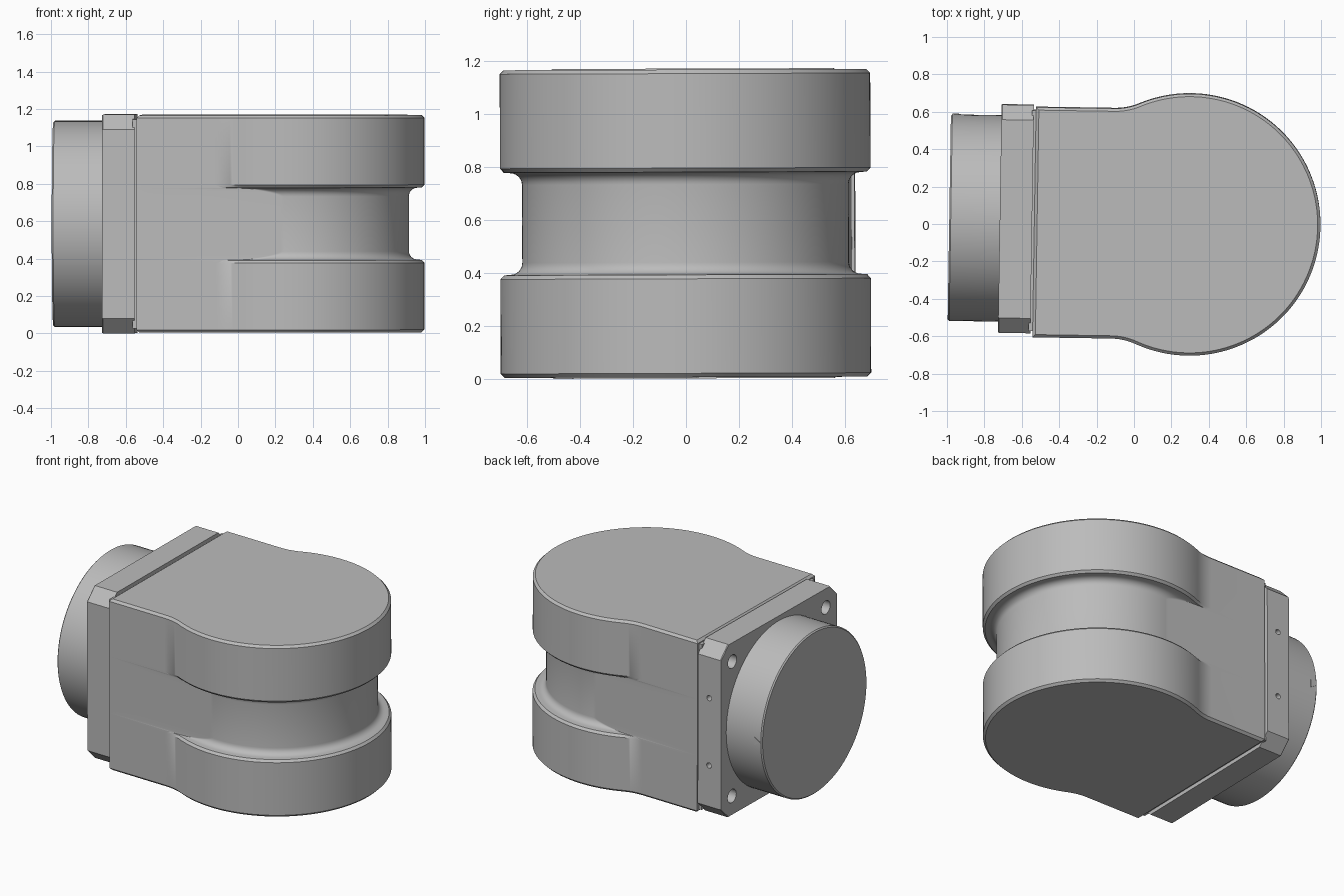
import bpy, bmesh
from math import sin, cos, pi, sqrt, atan2, radians
from mathutils import Matrix, Vector

if "Cube" in bpy.data.objects:
    bpy.data.objects.remove(bpy.data.objects["Cube"])

grey = bpy.data.materials.new("machined grey")
grey.use_nodes = True
colour = (0.5, 0.5, 0.5, 1)
grey.diffuse_color = colour
grey.node_tree.nodes["Principled BSDF"].inputs["Base Color"].default_value = colour

MID = 0.587                      # middle height of the housing
PIVOT = Vector((0.297, 0, 0))    # axis of the round end
SKEW = (Matrix.Translation(PIVOT) @ Matrix.Rotation(radians(-0.9), 4, 'Z')
        @ Matrix.Rotation(radians(0.2), 4, 'X') @ Matrix.Translation(-PIVOT))


def finish(name, bm, smooth=True):
    bmesh.ops.recalc_face_normals(bm, faces=bm.faces)
    bm.transform(SKEW)
    mesh = bpy.data.meshes.new(name)
    bm.to_mesh(mesh)
    bm.free()
    mesh.materials.append(grey)
    obj = bpy.data.objects.new(name, mesh)
    bpy.context.collection.objects.link(obj)
    if smooth:
        shade(obj)
    return obj


def shade(obj):
    bpy.ops.object.select_all(action='DESELECT')
    obj.select_set(True)
    bpy.context.view_layer.objects.active = obj
    bpy.ops.object.shade_smooth_by_angle(angle=radians(30))


def loft(bm, rings):
    """Skin closed rings of equal length and cap both ends."""
    loops = [[bm.verts.new(p) for p in ring] for ring in rings]
    n = len(loops[0])
    for a, b in zip(loops, loops[1:]):
        for i in range(n):
            j = (i + 1) % n
            bm.faces.new((a[i], a[j], b[j], b[i]))
    bm.faces.new(loops[0])
    bm.faces.new(loops[-1])


def rod(bm, start, axis, stations, sides=32):
    """Turned part: stations are (distance along axis, radius)."""
    turn = Vector((0, 0, 1)).rotation_difference(Vector(axis)).to_matrix()
    loft(bm, [[Vector(start) + turn @ Vector((r * cos(2 * pi * i / sides),
                                              r * sin(2 * pi * i / sides), d))
               for i in range(sides)] for d, r in stations])


def outline(z, r, inset=0.0):
    """Straight sided block flowing through concave blends into a round end."""
    w, r, blend = 0.615 - inset, r - inset, 0.33 + inset
    dx = sqrt(r * r - w * w + 2 * blend * (r - w))
    lean = atan2(dx, w + blend)
    half = [(-0.533 + inset, w)]
    for i in range(11):
        t = lean * i / 10
        half.append((PIVOT.x - dx + blend * sin(t), w + blend - blend * cos(t)))
    steps = 48
    for i in range(1, steps + 1):
        t = (pi / 2 + lean) * (1 - i / steps)
        half.append((PIVOT.x + r * cos(t), r * sin(t)))
    other = [(x, -y) for x, y in reversed(half[:-1])]
    return [(x, y, z) for x, y in half + other]


# Housing: two round lobes with a filleted waist between them
lower = [(0.006, 0.7, 0.015), (0.021, 0.7, 0), (0.378, 0.7, 0), (0.393, 0.686, 0)]
for i in range(7):
    t = pi / 2 * i / 6
    lower.append((0.44 - 0.045 * cos(t), 0.662 - 0.045 * sin(t), 0))
upper = [(2 * MID - z, r, c) for z, r, c in reversed(lower)]
bm = bmesh.new()
loft(bm, [outline(*s) for s in lower + upper])
finish("housing", bm)

# Mounting flange with chamfered corners
FLANGE_Y, HALF_W, HALF_H, CUT = 0.016, 0.61, 0.585, 0.08
corners = []
for sy, sz in ((1, 1), (-1, 1), (-1, -1), (1, -1)):
    pair = [(sy * HALF_W, sz * (HALF_H - CUT)), (sy * (HALF_W - CUT), sz * HALF_H)]
    corners += pair if sy * sz > 0 else pair[::-1]
bm = bmesh.new()
loft(bm, [[(x, FLANGE_Y + y * k, MID + z * k) for y, z in corners]
          for x, k in ((-0.718, 0.995), (-0.713, 1), (-0.545, 1))])
flange = finish("flange", bm, smooth=False)

# Bolt holes in the flange face and two small holes in its rear side
bm = bmesh.new()
for sy in (1, -1):
    for sz in (1, -1):
        rod(bm, (-0.75, FLANGE_Y + sy * 0.49, MID + sz * 0.455), (1, 0, 0),
            [(0, 0.045), (0.13, 0.045)])
for sz in (1, -1):
    rod(bm, (-0.63, FLANGE_Y + HALF_W + 0.03, MID + sz * 0.228), (0, -1, 0),
        [(0, 0.018), (0.09, 0.018)], 20)
cutter = finish("hole_cutter", bm, smooth=False)
cutter.hide_render = True
cutter.display_type = 'WIRE'
mod = flange.modifiers.new("holes", 'BOOLEAN')
mod.object = cutter
mod.solver = 'EXACT'
bpy.context.view_layer.objects.active = flange
bpy.ops.object.modifier_apply(modifier=mod.name)
bpy.data.objects.remove(cutter)
shade(flange)

# Gasket filling the narrow joint between flange and housing
bm = bmesh.new()
bmesh.ops.create_cube(bm, size=1, matrix=Matrix.Translation((-0.54, FLANGE_Y / 2, MID))
                      @ Matrix.Diagonal((0.03, 1.18, 1.12, 1)))
finish("gasket", bm, smooth=False)

# Round drum on the flange
DRUM_R = 0.552
bm = bmesh.new()
rod(bm, (-0.988, FLANGE_Y, MID - 0.002), (1, 0, 0),
    [(0, DRUM_R - 0.008), (0.008, DRUM_R), (0.3, DRUM_R)], 96)
finish("drum", bm)

# Small raised arrow on the rear of the drum
bm = bmesh.new()
loft(bm, [[(x, FLANGE_Y + y, MID + z) for x, z in
           ((-0.98, 0), (-0.935, 0.026), (-0.935, -0.026))]
          for y in (DRUM_R - 0.005, DRUM_R + 0.004)])
finish("alignment_arrow", bm, smooth=False)
